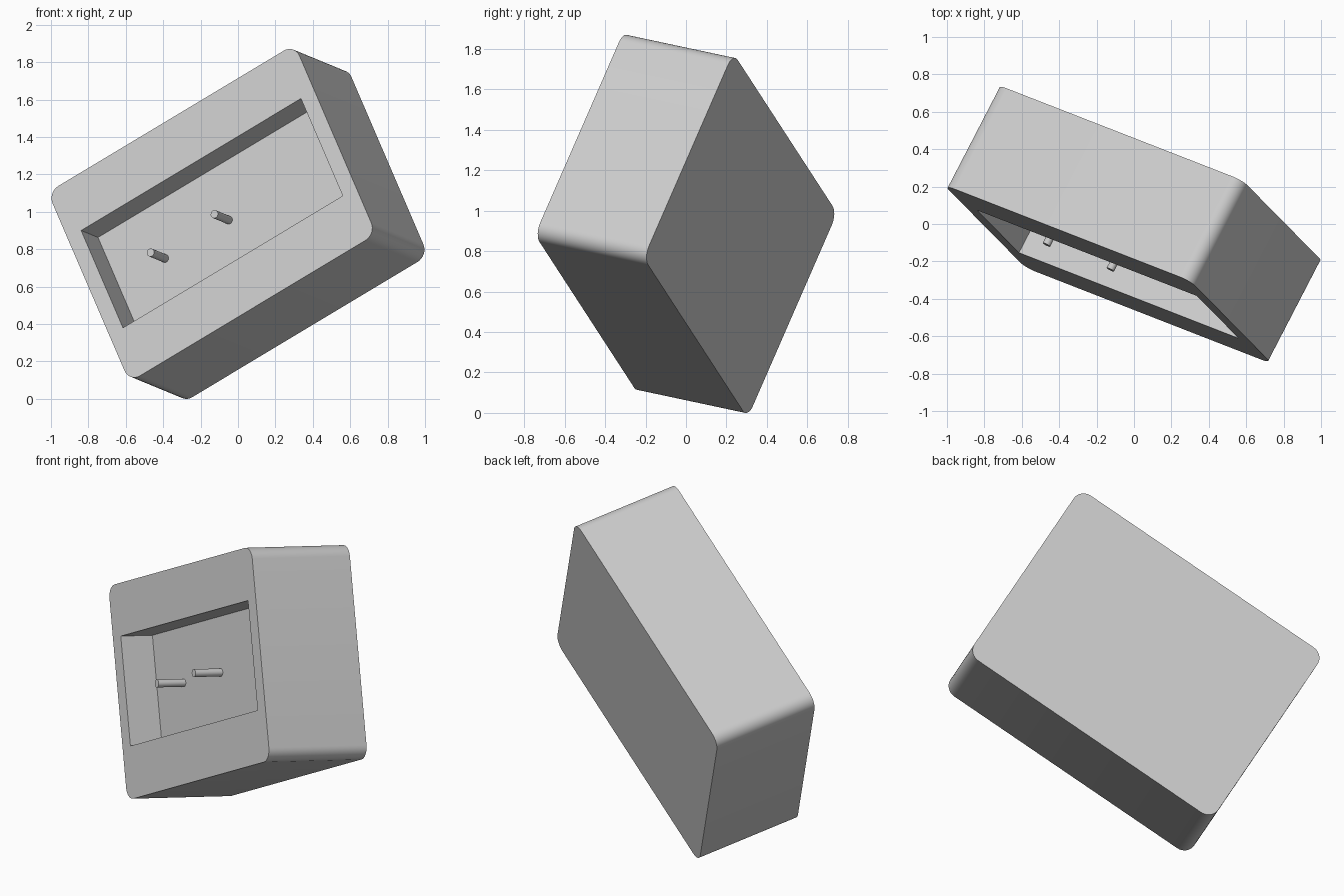
import bpy
import bmesh
import math
from mathutils import Matrix, Vector

cube = bpy.data.objects.get("Cube")
if cube:
    bpy.data.objects.remove(cube, do_unlink=True)

WIDTH, DEPTH, HEIGHT, RADIUS = 1.622, 0.617, 1.19, 0.07
RECESS_W, RECESS_H, RECESS_D = 1.445, 0.61, 0.2
FRONT = -DEPTH / 2
FLOOR = FRONT + RECESS_D

# Tilted frame: local x = width, y = depth, z = height
u = Vector((0.813, -0.317, 0.488)).normalized()
d = Vector((0.452, 0.872, -0.186))
d = (d - u * d.dot(u)).normalized()
v = u.cross(d)
TILT = Matrix.Translation((0, 0, 0.935)) @ Matrix((u, d, v)).transposed().to_4x4()

grey = bpy.data.materials.new("light_grey")
grey.use_nodes = True
grey.diffuse_color = (0.6, 0.6, 0.6, 1)
grey.node_tree.nodes["Principled BSDF"].inputs["Base Color"].default_value = (0.6, 0.6, 0.6, 1)


def add_object(name, bm):
    bmesh.ops.recalc_face_normals(bm, faces=bm.faces)
    mesh = bpy.data.meshes.new(name)
    bm.to_mesh(mesh)
    bm.free()
    mesh.materials.append(grey)
    obj = bpy.data.objects.new(name, mesh)
    bpy.context.collection.objects.link(obj)
    obj.matrix_world = TILT
    return obj


def box(size, centre_y):
    bm = bmesh.new()
    bmesh.ops.create_cube(bm, size=1)
    bmesh.ops.scale(bm, vec=size, verts=bm.verts)
    bmesh.ops.translate(bm, vec=(0, centre_y, 0), verts=bm.verts)
    return bm


def smooth(obj):
    bpy.ops.object.select_all(action="DESELECT")
    obj.select_set(True)
    bpy.context.view_layer.objects.active = obj
    bpy.ops.object.shade_smooth_by_angle(angle=math.radians(30))


# Casing with four rounded edges running front to back
bm = box((WIDTH, DEPTH, HEIGHT), 0)
edges = [e for e in bm.edges if abs(e.verts[0].co.y - e.verts[1].co.y) > 0.1]
bmesh.ops.bevel(bm, geom=edges, offset=RADIUS, segments=8, profile=0.5, affect="EDGES")
casing = add_object("casing", bm)

# Rectangular recess in the front
cutter = add_object("recess_cutter", box((RECESS_W, 2 * RECESS_D, RECESS_H), FRONT))
cutter.hide_render = True
cut = casing.modifiers.new("recess", "BOOLEAN")
cut.operation = "DIFFERENCE"
cut.solver = "EXACT"
cut.object = cutter
bpy.context.view_layer.update()
bpy.context.view_layer.objects.active = casing
bpy.ops.object.modifier_apply(modifier=cut.name)
bpy.data.objects.remove(cutter, do_unlink=True)
smooth(casing)

# Two round pins standing on the recess floor
TIP = -0.28
for name, x in (("middle_pin", 0), ("right_pin", -0.42)):
    bm = bmesh.new()
    bmesh.ops.create_cone(bm, cap_ends=True, segments=24, radius1=0.022,
                          radius2=0.022, depth=FLOOR - TIP)
    bmesh.ops.rotate(bm, verts=bm.verts, matrix=Matrix.Rotation(math.pi / 2, 3, "X"))
    bmesh.ops.translate(bm, vec=(x, (FLOOR + TIP) / 2, 0), verts=bm.verts)
    smooth(add_object(name, bm))
